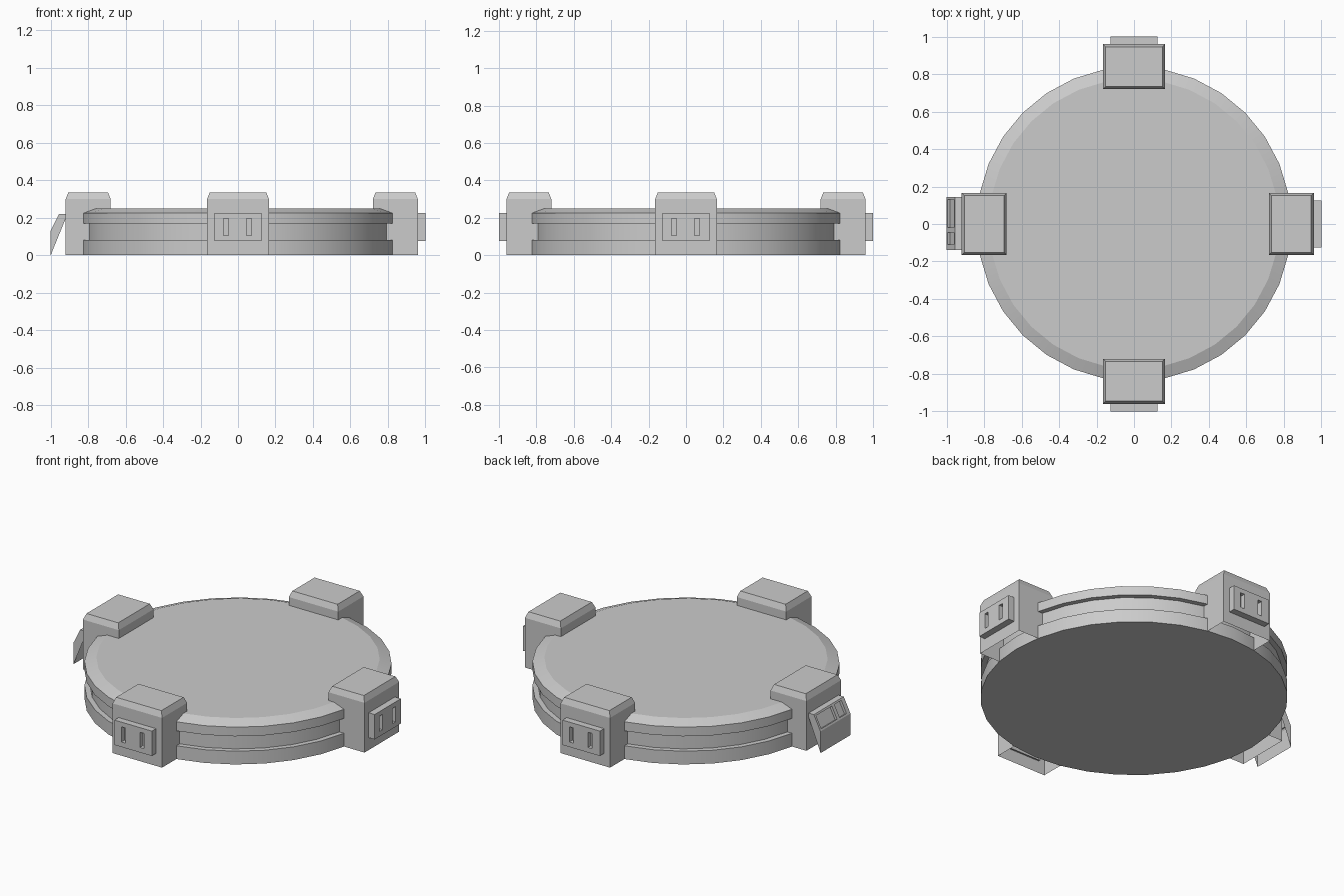
import bpy, bmesh
from math import radians
from mathutils import Matrix, Vector

old = bpy.data.objects.get("Cube")
if old:
    bpy.data.objects.remove(old, do_unlink=True)

GREY = (0.6, 0.6, 0.6, 1.0)
grey = bpy.data.materials.new("light_grey")
grey.use_nodes = True
grey.diffuse_color = GREY
grey.node_tree.nodes["Principled BSDF"].inputs["Base Color"].default_value = GREY


def finish(bm, name, turn=0):
    """Turn the part about the vertical axis and make it an object."""
    bm.transform(Matrix.Rotation(radians(turn), 4, 'Z'))
    mesh = bpy.data.meshes.new(name)
    bm.to_mesh(mesh)
    bm.free()
    mesh.materials.append(grey)
    obj = bpy.data.objects.new(name, mesh)
    bpy.context.collection.objects.link(obj)
    return obj


def clamp_block(name, turn, outer):
    """Block with a chamfered cap and an open underside, facing -y."""
    bm = bmesh.new()
    place = Matrix.Translation((0, 0.12 - outer, 0.15)) @ Matrix.Diagonal((0.33, 0.24, 0.3, 1))
    bmesh.ops.create_cube(bm, size=1, matrix=place)
    bm.normal_update()
    bottom = [f for f in bm.faces if f.normal.z < -0.9]
    bmesh.ops.delete(bm, geom=bottom, context='FACES')
    top = [f for f in bm.faces if f.normal.z > 0.9]
    bmesh.ops.inset_region(bm, faces=top, thickness=0.02, depth=0.035)
    return finish(bm, name, turn)


def relief(name, turn, profile, xs, row, columns, depth):
    """Sweep a (y, z) profile across xs and sink the chosen faces of one row."""
    bm = bmesh.new()
    rings = [[bm.verts.new((x, y, z)) for y, z in profile] for x in xs]
    sunk = []
    for i, (a, b) in enumerate(zip(rings, rings[1:])):
        for j in range(len(profile) - 1):
            face = bm.faces.new((a[j], b[j], b[j + 1], a[j + 1]))
            if j == row and i in columns:
                sunk.append(face)
    bm.faces.new(rings[0])
    bm.faces.new(rings[-1][::-1])
    bmesh.ops.recalc_face_normals(bm, faces=bm.faces)
    bm.normal_update()
    shift = -depth * Vector(sunk[0].normal)
    moved = bmesh.ops.extrude_discrete_faces(bm, faces=sunk)["faces"]
    verts = list({v for f in moved for v in f.verts})
    bmesh.ops.translate(bm, verts=verts, vec=shift)
    bmesh.ops.recalc_face_normals(bm, faces=bm.faces)
    return finish(bm, name, turn)


# Round base: grooved rim and shallow chamfer around the top
bm = bmesh.new()
outline = [(0, 0), (0.84, 0), (0.84, 0.08), (0.81, 0.08), (0.81, 0.17),
           (0.84, 0.17), (0.84, 0.225), (0.775, 0.25), (0, 0.25)]
points = [bm.verts.new((r, 0, z)) for r, z in outline]
edges = [bm.edges.new(pair) for pair in zip(points, points[1:])]
bmesh.ops.spin(bm, geom=points + edges, cent=(0, 0, 0), axis=(0, 0, 1),
               angle=radians(360), steps=32)
bmesh.ops.remove_doubles(bm, verts=bm.verts, dist=0.0005)
bmesh.ops.recalc_face_normals(bm, faces=bm.faces)
base = finish(bm, "round_base")
bpy.ops.object.select_all(action='DESELECT')
base.select_set(True)
bpy.context.view_layer.objects.active = base
bpy.ops.object.shade_smooth_by_angle(angle=radians(18))

# Three socket blocks, each with a two-slot plate
plate = [(-0.95, 0.075), (-1, 0.075), (-1, 0.105), (-1, 0.197),
         (-1, 0.225), (-0.95, 0.225)]
slots = [-0.125, -0.078, -0.05, 0.045, 0.073, 0.125]
for side, turn in (("front", 0), ("left", 90), ("back", 180)):
    clamp_block(side + "_block", turn, 0.96)
    relief(side + "_socket_plate", turn, plate, slots, 2, (1, 3), 0.03)

# Control block: set further in, with a sloped panel housing
clamp_block("right_block", 270, 0.92)
housing = [(-1, 0), (-1, 0.13), (-0.995, 0.14), (-0.96, 0.21),
           (-0.955, 0.22), (-0.91, 0.22)]
panel = [-0.145, -0.13, 0.02, 0.045, 0.11, 0.14]
relief("right_control_panel", 270, housing, panel, 2, (1, 3), 0.015)
